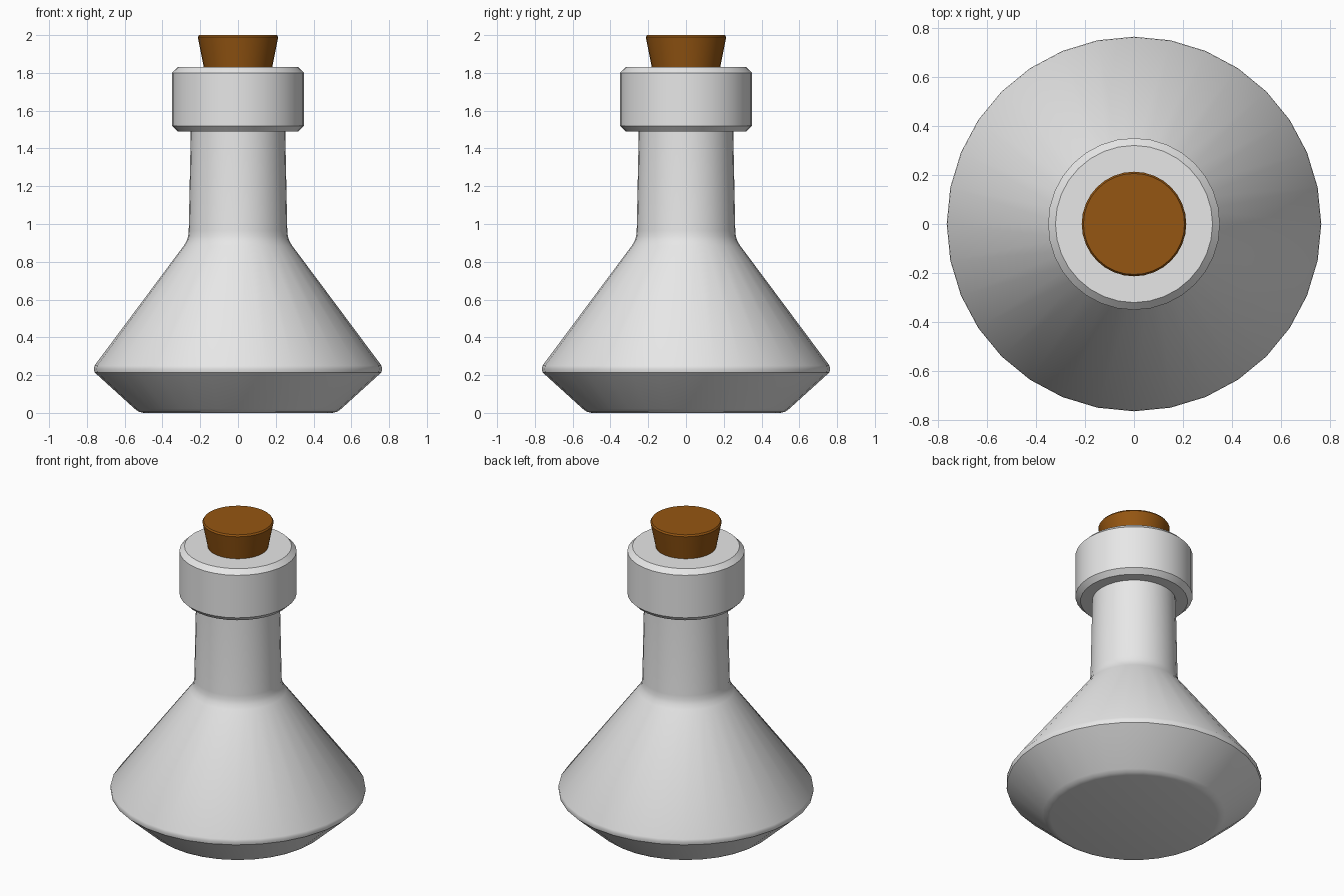
import bpy, bmesh, math

if "Cube" in bpy.data.objects:
    bpy.data.objects.remove(bpy.data.objects["Cube"])


def material(name, rgb):
    m = bpy.data.materials.new(name)
    m.diffuse_color = (*rgb, 1)
    m.use_nodes = True
    m.node_tree.nodes["Principled BSDF"].inputs["Base Color"].default_value = m.diffuse_color
    return m


def lathe(name, profile, mat, sides=32):
    """Revolve (radius, z) points around z; both ends are capped."""
    bm = bmesh.new()
    rings = [[bm.verts.new((r * math.cos(2 * math.pi * i / sides),
                            r * math.sin(2 * math.pi * i / sides), z))
              for i in range(sides)] for r, z in profile]
    for a, b in zip(rings, rings[1:]):
        for i in range(sides):
            j = (i + 1) % sides
            bm.faces.new((a[i], a[j], b[j], b[i]))
    bm.faces.new(rings[0][::-1])
    bm.faces.new(rings[-1])
    mesh = bpy.data.meshes.new(name)
    bm.to_mesh(mesh)
    bm.free()
    mesh.materials.append(mat)
    ob = bpy.data.objects.new(name, mesh)
    bpy.context.collection.objects.link(ob)
    bpy.ops.object.select_all(action='DESELECT')
    ob.select_set(True)
    bpy.context.view_layer.objects.active = ob
    bpy.ops.object.shade_smooth_by_angle(angle=math.radians(30))
    return ob


glass = material("pale_grey", (0.8, 0.8, 0.8))
cork = material("cork_brown", (0.30, 0.093, 0.006))

# Flask body with rounded foot, sharp belly band and soft shoulder into the neck
lathe("flask_body", [(0.50, 0.0), (0.525, 0.006), (0.545, 0.02),
                     (0.76, 0.215), (0.763, 0.232), (0.76, 0.25),
                     (0.287, 0.885), (0.272, 0.91), (0.264, 0.935),
                     (0.261, 0.965), (0.25, 1.50)], glass)

# Chamfered collar around the mouth
lathe("collar", [(0.32, 1.49), (0.35, 1.52), (0.35, 1.80), (0.32, 1.83)], glass)

# Tapered stopper, sunk into the mouth
lathe("stopper", [(0.165, 1.75), (0.181, 1.83), (0.213, 1.99), (0.206, 2.0)], cork)
